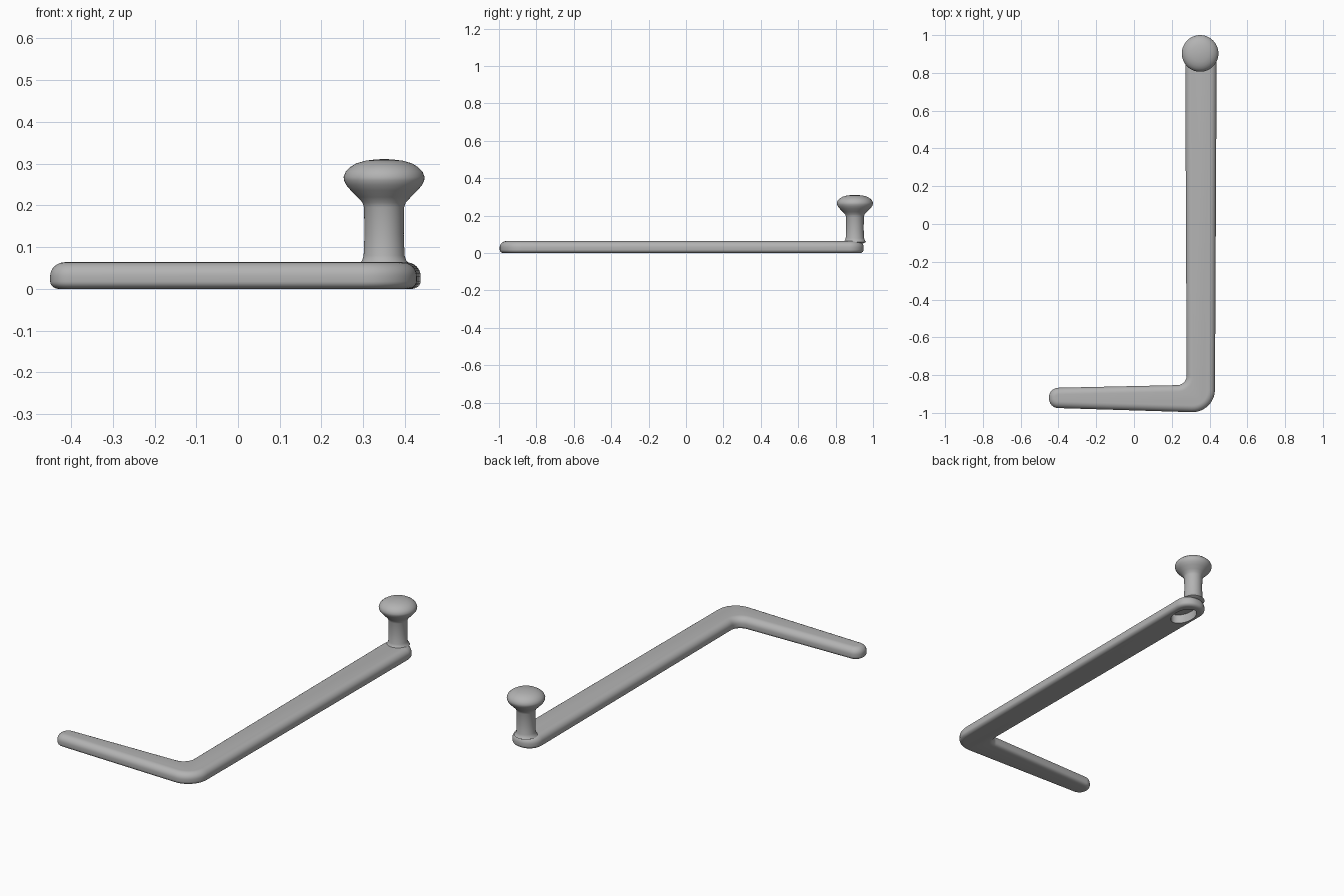
import bpy
import bmesh
from math import cos, sin, pi, tan
from mathutils import Vector

cube = bpy.data.objects.get("Cube")
if cube:
    bpy.data.objects.remove(cube, do_unlink=True)

grey = bpy.data.materials.new("plain grey")
grey.use_nodes = True
grey.diffuse_color = (0.45, 0.45, 0.45, 1)
grey.node_tree.nodes["Principled BSDF"].inputs["Base Color"].default_value = (0.45, 0.45, 0.45, 1)


def rounded_outline(corners, steps=10):
    """Points and outward normals of a counter-clockwise polygon with rounded corners."""
    result = []
    for i, (x, y, r) in enumerate(corners):
        p = Vector((x, y))
        a = (p - Vector(corners[i - 1][:2])).normalized()
        b = (Vector(corners[(i + 1) % len(corners)][:2]) - p).normalized()
        turn = a.cross(b)
        angle = a.angle(b)
        start = p - a * r * tan(angle / 2)
        side = 1 if turn > 0 else -1
        n0 = Vector((a.y, -a.x))
        centre = start - n0 * r * side
        for k in range(steps + 1):
            t = side * angle * k / steps
            n = Vector((n0.x * cos(t) - n0.y * sin(t), n0.x * sin(t) + n0.y * cos(t)))
            result.append((centre + n * r * side, n))
    return result


def loft(name, rings):
    """Closed solid through a stack of equal rings."""
    bm = bmesh.new()
    loops = [[bm.verts.new(p) for p in ring] for ring in rings]
    count = len(loops[0])
    for low, high in zip(loops, loops[1:]):
        for i in range(count):
            j = (i + 1) % count
            bm.faces.new((low[i], low[j], high[j], high[i]))
    bm.faces.new(loops[0][::-1])
    bm.faces.new(loops[-1])
    mesh = bpy.data.meshes.new(name)
    bm.to_mesh(mesh)
    bm.free()
    mesh.materials.append(grey)
    obj = bpy.data.objects.new(name, mesh)
    bpy.context.collection.objects.link(obj)
    return obj


def smooth(obj, angle):
    bpy.ops.object.select_all(action='DESELECT')
    obj.select_set(True)
    bpy.context.view_layer.objects.active = obj
    bpy.ops.object.shade_smooth_by_angle(angle=angle)


def circle(r, z, x=0.35, y=0.903, ry=None, sides=48):
    ry = ry or r
    return [(x + r * cos(2 * pi * i / sides), y + ry * sin(2 * pi * i / sides), z) for i in range(sides)]


# L-shaped flat bar: rounded plan, soft top edge, tighter bottom edge
plan = rounded_outline([
    (-0.45, -0.973, 0.05), (0.428, -1.0, 0.12), (0.438, 0.95, 0.078),
    (0.271, 0.95, 0.078), (0.279, -0.852, 0.05), (-0.45, -0.868, 0.05)])
section = []
for k in range(7):
    t = pi / 2 * k / 6
    section.append((0.022 * (1 - sin(t)), 0.018 * (1 - cos(t))))
for k in range(9):
    t = pi / 2 * k / 8
    section.append((0.036 * (1 - cos(t)), 0.031 + 0.033 * sin(t)))
bar = loft("bar", [[(*(p - n * inset), z) for p, n in plan] for inset, z in section])

# Oval pocket in the underside, near the post
cutter = loft("pocket_cutter", [circle(0.053, z, y=0.825, ry=0.085) for z in (-0.05, 0.05)])
cutter.hide_render = True
cutter.hide_set(True)
pocket = bar.modifiers.new("pocket", 'BOOLEAN')
pocket.operation = 'DIFFERENCE'
pocket.solver = 'EXACT'
pocket.object = cutter
bpy.context.view_layer.objects.active = bar
bpy.ops.object.modifier_apply(modifier="pocket")
bpy.data.objects.remove(cutter, do_unlink=True)
smooth(bar, 0.7)

# Turned post with a flared foot and a mushroom knob
profile = [(0.045, 0.052), (0.06, 0.06), (0.053, 0.068), (0.049, 0.08), (0.047, 0.13), (0.048, 0.195),
           (0.052, 0.207), (0.064, 0.22), (0.08, 0.236), (0.091, 0.249), (0.096, 0.26), (0.097, 0.268),
           (0.092, 0.281), (0.081, 0.292), (0.066, 0.301), (0.045, 0.307), (0.022, 0.31), (0.004, 0.311)]
post = loft("post_and_knob", [circle(r, z) for r, z in profile])
smooth(post, 1.0)
